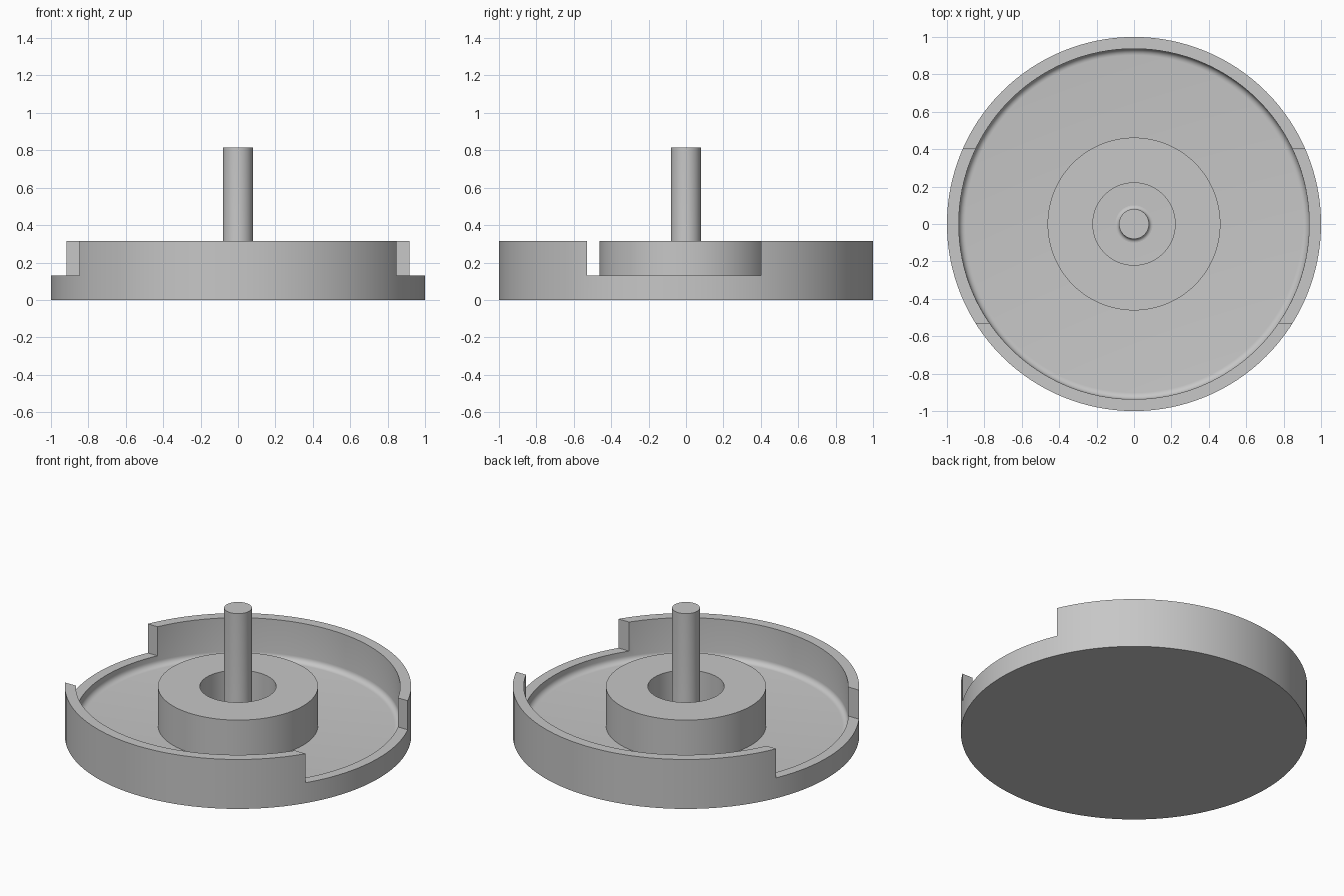
import bpy, bmesh, math

cube = bpy.data.objects.get("Cube")
if cube:
    bpy.data.objects.remove(cube, do_unlink=True)

RIM_Z, STEP_Z, FLOOR_Z = 0.315, 0.13, 0.065

grey = bpy.data.materials.new("plain grey")
grey.use_nodes = True
colour = (0.57, 0.57, 0.57, 1)
grey.diffuse_color = colour
grey.node_tree.nodes["Principled BSDF"].inputs["Base Color"].default_value = colour


def fillet(cx, cz, r, start, end, steps=6):
    """Points on an arc in the profile plane, angles in degrees."""
    angles = [math.radians(start + (end - start) * i / steps) for i in range(steps + 1)]
    return [(cx + r * math.cos(a), cz + r * math.sin(a)) for a in angles]


def add_object(name, bm):
    bmesh.ops.recalc_face_normals(bm, faces=bm.faces)
    mesh = bpy.data.meshes.new(name)
    bm.to_mesh(mesh)
    bm.free()
    mesh.materials.append(grey)
    obj = bpy.data.objects.new(name, mesh)
    bpy.context.collection.objects.link(obj)
    return obj


def lathe(name, profile, closed=False, steps=128):
    """Spin a radius/height profile around the z axis."""
    bm = bmesh.new()
    verts = [bm.verts.new((r, 0, z)) for r, z in profile]
    pairs = list(zip(verts, verts[1:]))
    if closed:
        pairs.append((verts[-1], verts[0]))
    edges = [bm.edges.new(p) for p in pairs]
    bmesh.ops.spin(bm, geom=verts + edges, cent=(0, 0, 0), axis=(0, 0, 1),
                   angle=math.tau, steps=steps, use_merge=True)
    bmesh.ops.remove_doubles(bm, verts=bm.verts, dist=1e-5)
    return add_object(name, bm)


def select_only(obj):
    bpy.ops.object.select_all(action='DESELECT')
    obj.select_set(True)
    bpy.context.view_layer.objects.active = obj


# Dish with a rounded inner corner
wall_r, corner = 0.937, 0.035
dish = lathe("dish", [(0, 0), (1, 0), (1, RIM_Z), (wall_r, RIM_Z)]
             + fillet(wall_r - corner, FLOOR_Z + corner, corner, 0, -90)
             + [(0, FLOOR_Z)])

# Wide slot that lowers the wall on both sides
bm = bmesh.new()
bmesh.ops.create_cube(bm, size=1)
cutter = add_object("slot_cutter", bm)
cutter.scale = (2.4, 0.93, 1)
cutter.location = (0, -0.065, STEP_Z + 0.5)
cutter.hide_render = True
bpy.context.view_layer.update()
slot = dish.modifiers.new("slot", 'BOOLEAN')
slot.operation = 'DIFFERENCE'
slot.solver = 'EXACT'
slot.object = cutter
select_only(dish)
bpy.ops.object.modifier_apply(modifier=slot.name)
bpy.data.objects.remove(cutter, do_unlink=True)

# Thick ring around the centre
sunk = FLOOR_Z - 0.02
hub = lathe("hub_ring", [(0.22, sunk), (0.462, sunk), (0.462, RIM_Z), (0.22, RIM_Z)], closed=True)

# Central pin with a flared foot
pin_r, foot = 0.08, 0.02
pin = lathe("centre_pin", [(0, sunk), (pin_r + foot, sunk)]
            + fillet(pin_r + foot, FLOOR_Z + foot, foot, 270, 180)
            + [(pin_r, 0.815), (0, 0.815)], steps=64)

for part in (dish, hub, pin):
    select_only(part)
    bpy.ops.object.shade_smooth_by_angle(angle=math.radians(30))
